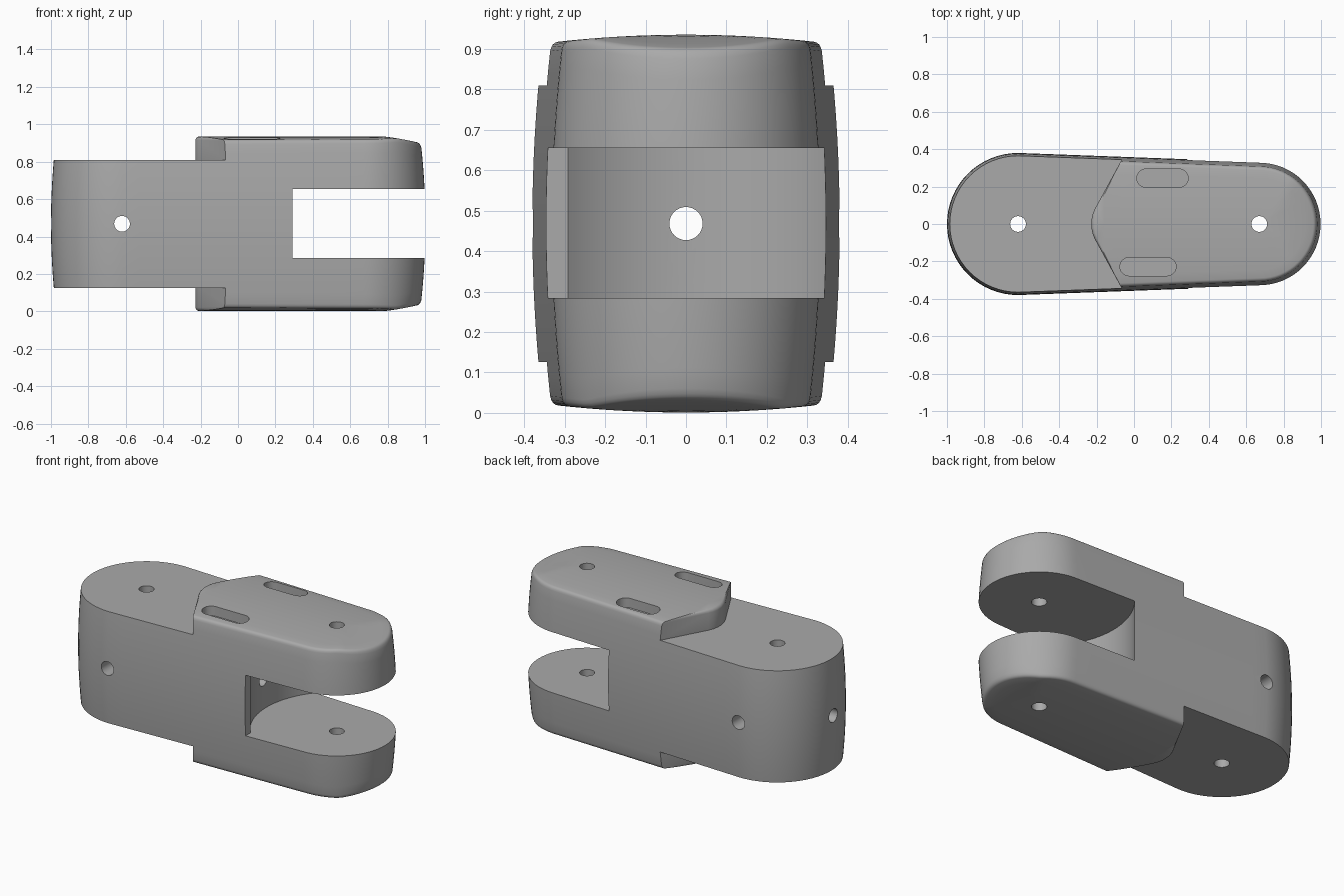
import bpy, bmesh
from math import sin, cos, pi, radians
from mathutils import Matrix, Vector

cube = bpy.data.objects.get("Cube")
if cube:
    bpy.data.objects.remove(cube)

MID = 0.468            # height of the symmetry plane
REAR, FORK = -0.62, 0.67   # pivot axes
BEVEL = 0.018

grey = bpy.data.materials.new("plain grey")
grey.use_nodes = True
colour = (0.4, 0.4, 0.4, 1)
grey.diffuse_color = colour
grey.node_tree.nodes["Principled BSDF"].inputs["Base Color"].default_value = colour


def make_object(name, bm):
    bmesh.ops.recalc_face_normals(bm, faces=bm.faces)
    mesh = bpy.data.meshes.new(name)
    bm.to_mesh(mesh)
    bm.free()
    mesh.materials.append(grey)
    obj = bpy.data.objects.new(name, mesh)
    bpy.context.collection.objects.link(obj)
    return obj


def bridge(bm, low, high):
    n = len(low)
    for i in range(n):
        j = (i + 1) % n
        bm.faces.new((low[i], low[j], high[j], high[i]))


def prism(name, points, layers):
    """Closed solid from an outline; layers are (height, sideways shift)."""
    bm = bmesh.new()
    rings = [[bm.verts.new((x + s, y, z)) for x, y in points] for z, s in layers]
    for low, high in zip(rings, rings[1:]):
        bridge(bm, low, high)
    bm.faces.new(rings[0])
    bm.faces.new(rings[-1])
    return make_object(name, bm)


def drill(name, location, axis, radius=0.042, length=3):
    bm = bmesh.new()
    turn = Vector((0, 0, 1)).rotation_difference(Vector(axis)).to_matrix().to_4x4()
    bmesh.ops.create_cone(bm, cap_ends=True, segments=32, radius1=radius, radius2=radius,
                          depth=length, matrix=Matrix.Translation(location) @ turn)
    return make_object(name, bm)


def cut(target, cutter):
    cutter.hide_render = True
    mod = target.modifiers.new(cutter.name, 'BOOLEAN')
    mod.operation = 'DIFFERENCE'
    mod.solver = 'EXACT'
    mod.object = cutter
    bpy.context.view_layer.objects.active = target
    bpy.ops.object.modifier_apply(modifier=mod.name)
    bpy.data.objects.remove(cutter)


# Tapered stadium outline: (spine x, direction x, direction y, radius)
ARC, SIDE = 32, 14
outline = []
for start, centre, other, r0, r1 in ((-pi / 2, FORK, REAR, 0.332, 0.38),
                                     (pi / 2, REAR, FORK, 0.38, 0.332)):
    for i in range(ARC + 1):
        a = start + pi * i / ARC
        outline.append((centre, cos(a), sin(a), r0))
    for i in range(1, SIDE):
        k = i / SIDE
        outline.append((centre + (other - centre) * k, 0, sin(start + pi), r0 + (r1 - r0) * k))


def crown(x, y):
    """Height of the domed top, falling away at the fork tip."""
    dome = 0.935 - 0.02 * (y / 0.34) ** 2
    tip = 0.937 - 0.3 * max(0, x - 0.75) ** 1.4
    return min(dome, tip)


def barrel(z):
    return 0.13 * (z - MID) ** 2


# Main body: barrelled side, rounded rim and domed top, then mirrored below
bm = bmesh.new()
rings = []
for step in range(9):
    ring = []
    for sx, dx, dy, r in outline:
        top = crown(sx + r * dx, r * dy) - BEVEL
        z = MID + (top - MID) * step / 8
        rr = r - barrel(z)
        ring.append(bm.verts.new((sx + rr * dx, rr * dy, z)))
    rings.append(ring)
for step in range(1, 5):
    a = pi / 2 * step / 4
    ring = []
    for sx, dx, dy, r in outline:
        rr = r - barrel(0.91) - BEVEL * (1 - cos(a))
        x, y = sx + rr * dx, rr * dy
        ring.append(bm.verts.new((x, y, crown(x, y) - BEVEL * (1 - sin(a)))))
    rings.append(ring)
for f in (0.85, 0.7, 0.5, 0.25, 0):
    ring = []
    for sx, dx, dy, r in outline:
        rr = (r - barrel(0.91) - BEVEL) * f
        x, y = sx + rr * dx, rr * dy
        ring.append(bm.verts.new((x, y, crown(x, y))))
    rings.append(ring)
for low, high in zip(rings, rings[1:]):
    bridge(bm, low, high)
copy = bmesh.ops.duplicate(bm, geom=bm.verts[:] + bm.edges[:] + bm.faces[:])["geom"]
for v in copy:
    if isinstance(v, bmesh.types.BMVert):
        v.co.z = 2 * MID - v.co.z
bmesh.ops.remove_doubles(bm, verts=bm.verts, dist=0.0005)
body = make_object("link_body", bm)

# Lowered steps at the rear, with a rounded chevron edge
nose = [(-0.21, -0.08), (-0.222, -0.05), (-0.228, -0.02),
        (-0.228, 0.02), (-0.222, 0.05), (-0.21, 0.08)]
chevron = [(-1.3, -0.6), (0.074, -0.6)] + nose + [(0.074, 0.6), (-1.3, 0.6)]
flare = [(0.81, 0), (0.915, 0), (0.924, 0.003), (0.931, 0.009), (0.936, 0.02), (0.96, 0.1)]
cut(body, prism("upper_step", chevron, flare))
cut(body, prism("lower_step", chevron, [(2 * MID - z, s) for z, s in flare]))

# Fork gap: straight mouth, then a hollow round the pivot
levels = [(0.284, 0), (0.655, 0)]
gap = [(0.29, 0.6), (1.3, 0.6), (1.3, -0.6), (0.29, -0.6)]
for i in range(41):
    a = radians(221) - radians(82) * i / 40
    gap.append((0.66 + 0.49 * cos(a), 0.03 + 0.49 * sin(a)))
cut(body, prism("fork_gap", gap, levels))

# Blind slots in the top
for name, x0, x1, yc in (("left_slot", 0.015, 0.29, 0.245), ("right_slot", -0.075, 0.225, -0.228)):
    r = 0.049
    pts = [(x1 - r + r * cos(a), yc + r * sin(a)) for a in (pi * i / 12 - pi / 2 for i in range(13))]
    pts += [(x0 + r - r * cos(a), yc - r * sin(a)) for a in (pi * i / 12 - pi / 2 for i in range(13))]
    cut(body, prism(name, pts, [(0.87, 0), (1.0, 0)]))

# Pivot, cross and lengthwise holes
cut(body, drill("rear_pivot_hole", (REAR, 0, MID), (0, 0, 1)))
cut(body, drill("fork_pivot_hole", (FORK, 0, MID), (0, 0, 1)))
cut(body, drill("cross_hole", (REAR, 0, MID), (0, 1, 0)))
cut(body, drill("long_hole", (0, 0, MID), (1, 0, 0), 0.041))

bpy.ops.object.select_all(action='DESELECT')
body.select_set(True)
bpy.context.view_layer.objects.active = body
bpy.ops.object.shade_smooth_by_angle(angle=radians(30))
